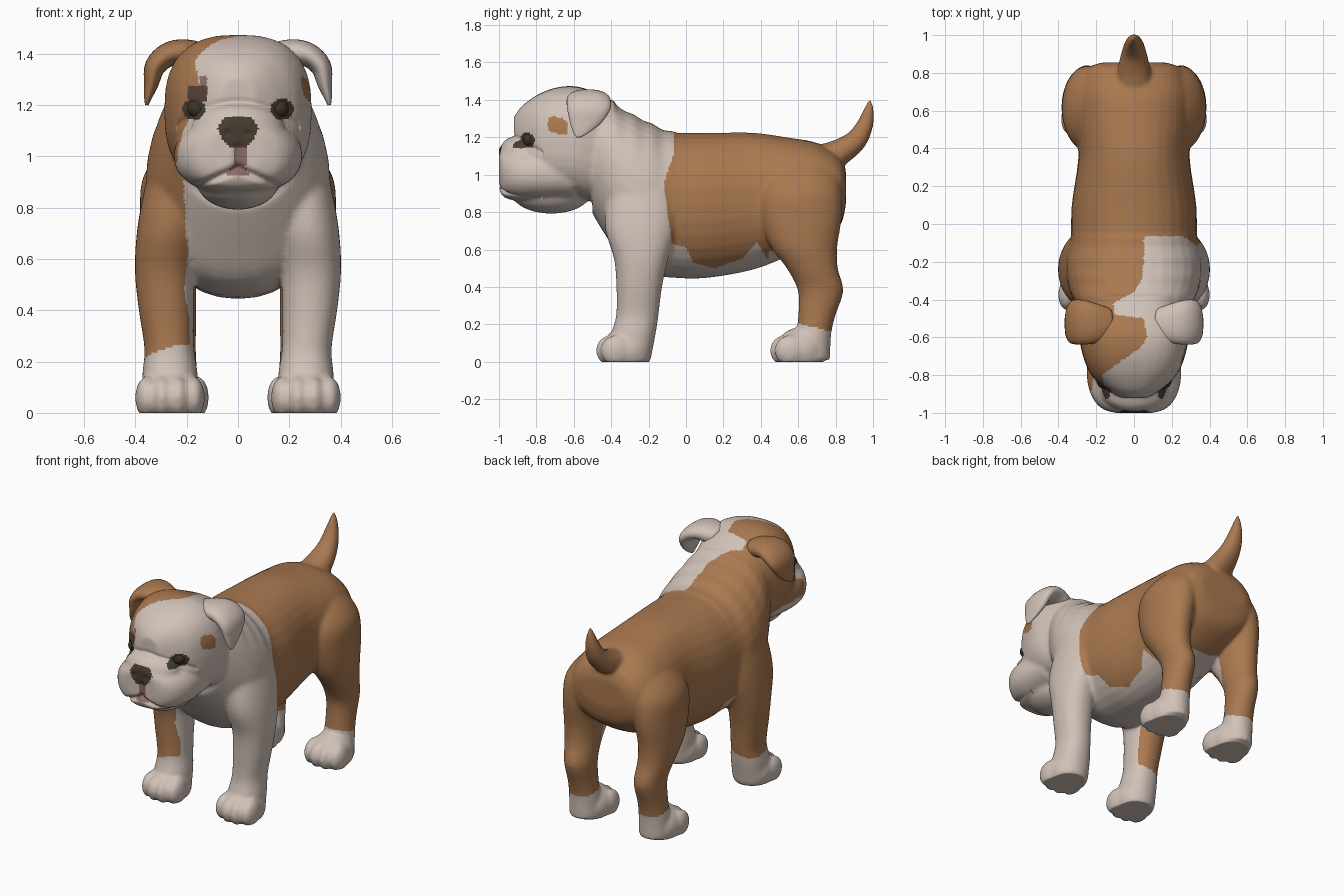
import bpy, bmesh, math
from mathutils import Vector, Matrix
from mathutils.bvhtree import BVHTree

if "Cube" in bpy.data.objects:
    bpy.data.objects.remove(bpy.data.objects["Cube"])

X, Y, Z = Vector((1, 0, 0)), Vector((0, 1, 0)), Vector((0, 0, 1))


def material(name, rgb):
    m = bpy.data.materials.new(name)
    m.diffuse_color = (*rgb, 1)
    m.use_nodes = True
    m.node_tree.nodes["Principled BSDF"].inputs["Base Color"].default_value = m.diffuse_color
    return m


cream = material("cream coat", (0.64, 0.54, 0.48))
tan = material("tan coat", (0.40, 0.19, 0.08))
pink = material("pink lip", (0.27, 0.15, 0.14))
dark = material("dark nose", (0.06, 0.045, 0.03))
black = material("eye black", (0.042, 0.033, 0.022))
umber = material("dark brow", (0.10, 0.055, 0.04))


def spline(rows, steps=4):
    """Smooth the section list with a Catmull-Rom curve."""
    out = []
    for i in range(len(rows) - 1):
        a, b, c, d = (rows[max(0, min(len(rows) - 1, i + k))] for k in (-1, 0, 1, 2))
        for s in range(steps):
            t = s / steps
            out.append([0.5 * (2 * q + (r - p) * t + (2 * p - 5 * q + 4 * r - w) * t * t
                               + (3 * q - p - 3 * r + w) * t ** 3)
                        for p, q, r, w in zip(a, b, c, d)])
    return out + [list(rows[-1])]


def loft(bm, rows, u, v=None, n=2.2, sides=32):
    """Skin sections (x, y, z, radius_u, radius_v); v follows the path if not given."""
    rows = spline(rows)
    pts = [Vector(r[:3]) for r in rows]
    rings = []
    for i, r in enumerate(rows):
        tangent = pts[min(i + 1, len(pts) - 1)] - pts[max(i - 1, 0)]
        side = v or tangent.cross(u).normalized()
        ring = []
        for k in range(sides):
            a = 2 * math.pi * k / sides
            cu, cv = (math.copysign(abs(f) ** (2 / n), f) for f in (math.cos(a), math.sin(a)))
            ring.append(bm.verts.new(pts[i] + u * cu * r[3] + side * cv * r[4]))
        rings.append(ring)
    faces = [bm.faces.new(rings[0]), bm.faces.new(rings[-1][::-1])]
    for p, q in zip(rings, rings[1:]):
        for k in range(sides):
            j = (k + 1) % sides
            faces.append(bm.faces.new((p[k], q[k], q[j], p[j])))
    bmesh.ops.recalc_face_normals(bm, faces=faces)


def ball(bm, c, r):
    bmesh.ops.create_icosphere(bm, subdivisions=4, radius=1,
                               matrix=Matrix.Translation(c) @ Matrix.Diagonal((*r, 1)))


def make(name, bm, *mats):
    me = bpy.data.meshes.new(name)
    bm.to_mesh(me)
    bm.free()
    for m in mats:
        me.materials.append(m)
    me.polygons.foreach_set("use_smooth", [True] * len(me.polygons))
    ob = bpy.data.objects.new(name, me)
    bpy.context.collection.objects.link(ob)
    return ob


def table(v, pts):
    """Piecewise-linear lookup."""
    if v <= pts[0][0]:
        return pts[0][1]
    for (a, p), (b, q) in zip(pts, pts[1:]):
        if v <= b:
            return p + (q - p) * (v - a) / (b - a)
    return pts[-1][1]


def barrel(bm, rows, n):
    """Loft along y from (y, bottom, top, half width)."""
    loft(bm, [(0, y, (lo + hi) / 2, w, (hi - lo) / 2) for y, lo, hi, w in rows], X, Z, n)


bm = bmesh.new()
# torso and neck
barrel(bm, [(.855, .84, 1.02, .17), (.82, .72, 1.10, .25), (.70, .63, 1.17, .30),
            (.55, .565, 1.198, .305), (.35, .49, 1.225, .295), (.1, .447, 1.223, .33),
            (-.08, .45, 1.23, .335), (-.2, .465, 1.28, .36), (-.32, .52, 1.34, .35),
            (-.42, .66, 1.395, .31), (-.5, .79, 1.42, .26)], 2.2)
# skull
barrel(bm, [(-.38, .90, 1.39, .23), (-.5, .86, 1.447, .27), (-.6, .88, 1.474, .288),
            (-.7, .90, 1.465, .27), (-.78, .92, 1.435, .238), (-.83, .94, 1.405, .198),
            (-.88, .97, 1.365, .14), (-.92, 1.0, 1.31, .075)], 2.6)
# muzzle, nose bridge and chin
barrel(bm, [(-.60, .86, 1.14, .235), (-.75, .855, 1.15, .25), (-.85, .855, 1.15, .245),
            (-.93, .865, 1.145, .215), (-.98, .885, 1.135, .165), (-1.0, .93, 1.12, .10)], 2.3)
ball(bm, (0, -.87, 1.11), (.18, .128, .113))
ball(bm, (0, -.72, .90), (.16, .21, .108))
# tail
loft(bm, [(0, .72, 1.07, .10, .09), (0, .83, 1.125, .085, .07), (0, .91, 1.185, .065, .058),
          (0, .956, 1.265, .047, .045), (0, .977, 1.345, .026, .028), (0, .985, 1.405, .006, .008)], X)
for s in (-1, 1):
    # front leg and shoulder
    loft(bm, [(s * x, y, z, rx, ry) for z, x, y, rx, ry in (
        (.01, .265, -.30, .11, .11), (.15, .265, -.28, .108, .118), (.25, .268, -.26, .097, .113),
        (.40, .28, -.25, .107, .122), (.55, .285, -.24, .117, .145), (.70, .27, -.24, .125, .19),
        (.85, .24, -.23, .13, .20), (1.0, .20, -.22, .13, .18), (1.12, .15, -.22, .10, .12))], X, Y)
    # hind leg and thigh
    loft(bm, [(s * x, y, z, rx, ry) for z, x, y, rx, ry in (
        (.01, .25, .66, .10, .11), (.15, .25, .682, .092, .095), (.25, .25, .70, .086, .10),
        (.38, .25, .72, .088, .122), (.50, .262, .675, .10, .137), (.62, .265, .63, .115, .18),
        (.78, .253, .615, .13, .22), (.92, .23, .612, .14, .22), (1.03, .17, .62, .12, .17),
        (1.09, .12, .63, .08, .10))], X, Y, 2.0)
    # paws with four toes each
    for px, py in ((.265, -.30), (.25, .63)):
        ball(bm, (s * px, py - .015, .06), (.124, .135, .125))
        for k, off in enumerate((-.09, -.031, .031, .09)):
            front = py - (.10 if k in (1, 2) else .075)
            ball(bm, (s * px + off, front, .06), (.046, .082, .083))

# fuse everything into one smooth skin
rough = make("rough_body", bm)
mod = rough.modifiers.new("fuse", 'REMESH')
mod.mode, mod.voxel_size = 'VOXEL', 0.010
mod = rough.modifiers.new("soften", 'SMOOTH')
mod.factor, mod.iterations = 0.5, 14
fused = bpy.data.meshes.new_from_object(rough.evaluated_get(bpy.context.evaluated_depsgraph_get()))
bpy.data.objects.remove(rough)
bm = bmesh.new()
bm.from_mesh(fused)


def groove(d, width):
    return math.exp(-(d / width) ** 2)


def on_nose(x, y, z):
    """Shield-shaped nose, narrowing downward."""
    width = table(z, [(1.035, .035), (1.07, .062), (1.11, .08), (1.14, .065), (1.155, .045)])
    return y < -.85 and 1.035 < z < 1.155 and abs(x) < width


# mouth and lip lines, nose fold, neck wrinkles and flat soles
for vert in bm.verts:
    x, y, z = vert.co
    ax = abs(x)
    if y < -.78 and ax < .2:
        vert.co.y += .026 * groove(z - (.955 - .45 * ax), .014)
        if .955 < z < 1.05:
            vert.co.y += .015 * groove(ax, .014)
        if y < -.85:
            vert.co.y -= .008 * groove(math.hypot(x / .08, (z - 1.10) / .06), .9)
            vert.co.y += .016 * groove(math.hypot(ax - .04, z - 1.09), .016)
    if y < -.7 and ax < .24:
        vert.co.y += .014 * groove(z - (1.21 - 1.6 * x * x), .014)
    if -.40 < y < -.04 and z > .95:
        vert.co.z += .003 * math.sin(y * 62) * min(1, (z - .95) / .2)
    vert.co.y = max(vert.co.y, -1)
    vert.co.z = max(vert.co.z, 0)
bm.normal_update()
tree = BVHTree.FromBMesh(bm)


def is_tan(x, y, z):
    """Tan coat over the back, the hind legs and one side of the front."""
    if y > .44:
        if abs(x) < .19 and z < .69 and y < .63:
            return False
        return z > .20 - .25 * (y - .62)
    edge = table(z, [(.6, -.07), (.95, -.12), (1.1, -.07), (1.25, -.06)])
    if y > edge:
        return z > table(y, [(-.12, .66), (-.07, .63), (0, .61), (.04, .53), (.15, .50),
                             (.3, .55), (.38, .64), (.44, .54)])
    if x > .1:
        return y < -.6 and (abs(y + .685) / .055) ** 3 + (abs(z - 1.263 + .2 * (y + .685)) / .045) ** 3 < 1
    if z > 1.2:
        return x < table(y, [(-.9, -.14), (-.8, -.17), (-.72, -.06), (-.66, .03), (-.6, .07),
                             (-.5, .05), (-.48, -.1), (-.42, -.11), (-.36, 0), (-.28, .05)])
    if y < -.5:
        return z > .98 and y > -.88 and x < table(z, [(1.0, -.235), (1.1, -.215), (1.2, -.16)])
    if z < .24 + .3 * (x + .27) - .2 * (y + .3):
        return False
    limit = table(z, [(.35, -.188), (.48, -.21), (.62, -.195), (.85, -.21)])
    return x < limit or (y > -.19 and x < -.19 and z < .6) or (z > 1.05 and x < 0)


def coat(x, y, z):
    """Material slot of a face by its position."""
    if on_nose(x, y, z):
        return 4
    if y < -.74 and math.hypot((abs(x) - .172) / .045, (z - 1.184) / .042) < 1:
        return 4
    if y < -.82:
        if .97 < z < 1.05 and abs(x - .008) < .027:
            return 2
        if .925 < z <= .97 and abs(x) < .022 + .6 * (.97 - z):
            return 2
    if y < -.74 and abs(x + .158) < .037 and abs(z - 1.247) < .03:
        return 3
    if y < -.74 and abs(x + .135) < .015 and abs(z - 1.285) < .028:
        return 2
    return 1 if is_tan(x, y, z) else 0


for f in bm.faces:
    f.material_index = coat(*f.calc_center_median())
make("body", bm, cream, tan, pink, umber, dark)

# eyes
for s, side in ((-1, "right"), (1, "left")):
    hit, normal, _, _ = tree.ray_cast(Vector((s * .172, -2, 1.186)), Y)
    bm = bmesh.new()
    ball(bm, hit - normal * .026, (.042, .040, .038))
    make(side + "_eye", bm, black)

# folded ears, thick where they join the skull
for s, side, mat in ((-1, "right", tan), (1, "left", cream)):
    bm = bmesh.new()
    loft(bm, [(s * x, y, z, ru, rv) for x, y, z, ru, rv in (
        (.13, -.53, 1.38, .085, .06), (.21, -.525, 1.405, .108, .052), (.275, -.52, 1.395, .118, .047),
        (.323, -.52, 1.35, .115, .041), (.339, -.535, 1.28, .085, .028), (.352, -.56, 1.225, .042, .014),
        (.356, -.575, 1.20, .012, .006))], Y)
    make(side + "_ear", bm, mat)
